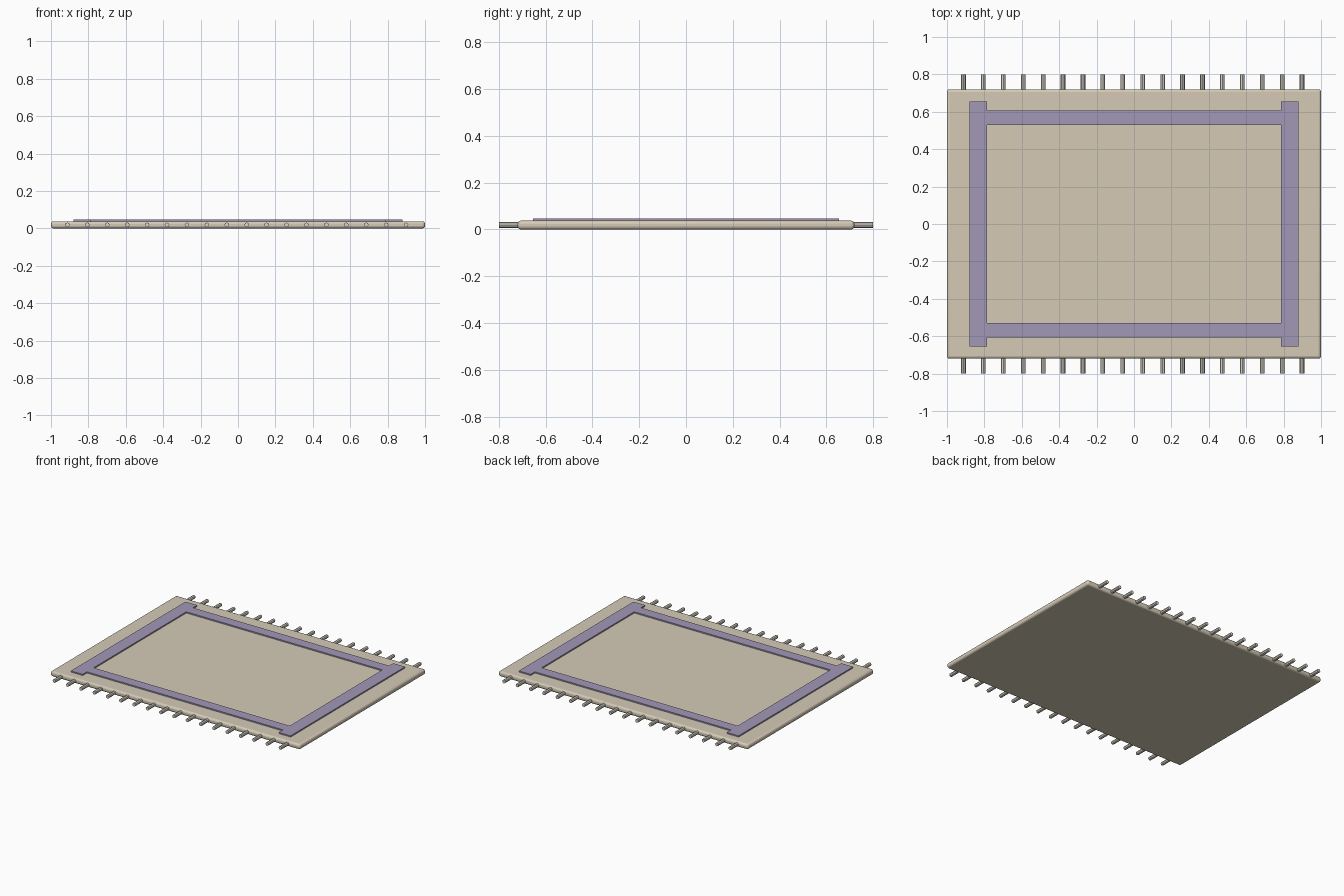
import bpy, math

if "Cube" in bpy.data.objects:
    bpy.data.objects.remove(bpy.data.objects["Cube"])


def material(name, rgb):
    m = bpy.data.materials.new(name)
    m.diffuse_color = (*rgb, 1)
    m.use_nodes = True
    m.node_tree.nodes["Principled BSDF"].inputs["Base Color"].default_value = m.diffuse_color
    return m


beige = material("wool_beige", (0.66, 0.59, 0.47))
purple = material("wool_purple", (0.36, 0.31, 0.47))
cream = material("fringe_cream", (0.68, 0.66, 0.57))


def box(name, x, y, z, mat):
    """Box from (min, max) ranges on each axis."""
    bpy.ops.mesh.primitive_cube_add(size=1, location=[sum(r) / 2 for r in (x, y, z)])
    o = bpy.context.object
    o.name = name
    o.scale = [r[1] - r[0] for r in (x, y, z)]
    bpy.ops.object.transform_apply(location=False, rotation=False, scale=True)
    o.data.materials.append(mat)
    return o


# Rug body with soft edges
rug = box("rug_body", (-1, 1), (-0.72, 0.72), (0, 0.038), beige)
bevel = rug.modifiers.new("soft_edge", 'BEVEL')
bevel.width = 0.014
bevel.segments = 3
bpy.ops.object.shade_smooth_by_angle(angle=math.radians(40))

# Woven border: long bands butt against the side bands
z_band = (0.036, 0.047)
for s, side in ((-1, "left"), (1, "right")):
    box(f"border_{side}", sorted((s * 0.785, s * 0.88)), (-0.655, 0.655), z_band, purple)
for s, side in ((-1, "front"), (1, "back")):
    box(f"border_{side}", (-0.785, 0.785), sorted((s * 0.53, s * 0.607)), z_band, purple)

# Fringe tassels along front and back
for s, side in ((-1, "front"), (1, "back")):
    for i in range(18):
        bpy.ops.mesh.primitive_cylinder_add(
            vertices=8, radius=0.0125, depth=0.1,
            location=(-0.912 + i * 0.1065, s * 0.75, 0.019),
            rotation=(math.pi / 2, 0, 0))
        tassel = bpy.context.object
        tassel.name = f"tassel_{side}_{i + 1}"
        tassel.data.materials.append(cream)
